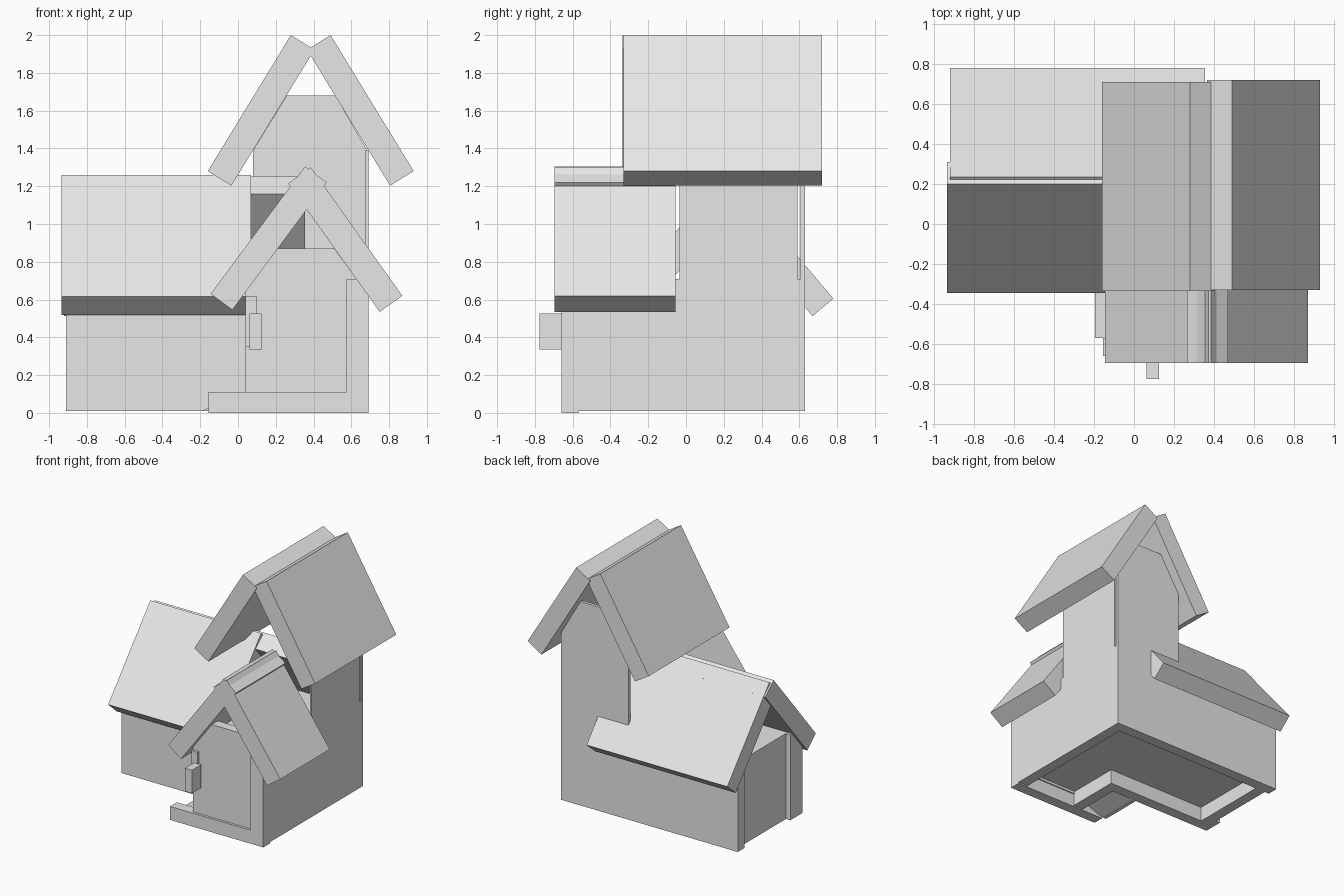
import bpy
import bmesh

cube = bpy.data.objects.get("Cube")
if cube:
    bpy.data.objects.remove(cube, do_unlink=True)

gray = bpy.data.materials.new("plain_gray")
gray.use_nodes = True
tone = (0.8, 0.8, 0.8, 1)
gray.diffuse_color = tone
gray.node_tree.nodes["Principled BSDF"].inputs["Base Color"].default_value = tone


def prism(name, profile, axis, lo, hi):
    """Extrude a closed profile along an axis; profile uses the other two axes in order."""
    bm = bmesh.new()
    place = {"x": lambda a, b, t: (t, a, b),
             "y": lambda a, b, t: (a, t, b),
             "z": lambda a, b, t: (a, b, t)}[axis]
    face = bm.faces.new([bm.verts.new(place(a, b, lo)) for a, b in profile])
    out = bmesh.ops.extrude_face_region(bm, geom=[face])
    shift = [hi - lo if c == axis else 0 for c in "xyz"]
    bmesh.ops.translate(bm, vec=shift,
                        verts=[v for v in out["geom"] if isinstance(v, bmesh.types.BMVert)])
    bmesh.ops.recalc_face_normals(bm, faces=bm.faces)
    mesh = bpy.data.meshes.new(name)
    bm.to_mesh(mesh)
    bm.free()
    mesh.materials.append(gray)
    obj = bpy.data.objects.new(name, mesh)
    bpy.context.collection.objects.link(obj)
    return obj


def box(name, x0, x1, y0, y1, z0, z1):
    return prism(name, [(x0, y0), (x1, y0), (x1, y1), (x0, y1)], "z", z0, z1)


def roof_slab(name, eave, ridge, offset, axis, lo, hi):
    """Flat slab from outer eave to outer ridge, thickened by an offset."""
    under = [(p[0] + offset[0], p[1] + offset[1]) for p in (ridge, eave)]
    return prism(name, [eave, ridge] + under, axis, lo, hi)


# House body: L plan with a recessed left end
LEFT, RIGHT, BACK, FRONT, WING, PORCH = -0.91, 0.69, 0.63, -0.63, -0.21, 0.04
TOP, FLOOR, GROUND, WALL = 0.71, 0.13, 0.01, 0.09
prism("house_body", [(LEFT + 0.04, WING), (PORCH, WING), (PORCH, FRONT), (RIGHT, FRONT),
                     (RIGHT, BACK), (LEFT + 0.04, BACK)], "z", FLOOR, TOP)
box("end_post_front", LEFT, LEFT + 0.04, WING, -0.05, GROUND, TOP)
box("end_post_back", LEFT, LEFT + 0.04, BACK - WALL, BACK, GROUND, TOP)

# Skirt walls under the raised floor
box("skirt_back", LEFT + 0.04, RIGHT, BACK - WALL, BACK, GROUND, FLOOR)
box("skirt_right", RIGHT - WALL, RIGHT, FRONT, BACK, GROUND, FLOOR)
box("skirt_left", LEFT + 0.04, LEFT + 0.04 + WALL, WING, BACK, GROUND, FLOOR)
box("skirt_wing_front", LEFT + 0.04, PORCH, WING, WING + WALL, GROUND, FLOOR)
box("skirt_porch", PORCH, PORCH + WALL, FRONT, WING + WALL, GROUND, FLOOR)

# Porch: sill, corner post, gable wall, side ramp and door fittings
box("porch_sill", -0.155, RIGHT, -0.66, -0.57, 0, 0.11)
box("porch_post", 0.575, RIGHT, -0.66, -0.57, 0.11, TOP)
prism("porch_gable", [(PORCH, 0.11), (RIGHT, 0.11), (RIGHT, 0.62), (0.51, 0.87),
                      (0.21, 0.87), (PORCH, 0.64)], "y", FRONT - 0.01, FRONT + 0.07)
prism("porch_ramp", [(-0.195, 0.01), (-0.155, 0.01), (PORCH, 0.08), (PORCH, 0.11)],
      "y", -0.57, WING)
box("lamp_plate", PORCH, 0.097, -0.66, FRONT, 0.35, 0.62)
box("lamp", 0.062, 0.125, -0.775, -0.655, 0.335, 0.525)

# Upper storey: thin side wall and back gable
box("upper_side_wall", 0.675, RIGHT, -0.035, 0.59, TOP, 1.39)
prism("upper_back_gable", [(0.08, TOP - 0.1), (RIGHT, TOP - 0.1), (RIGHT, 1.38), (0.515, 1.68),
                           (0.258, 1.68), (0.08, 1.39)], "y", 0.605, BACK)

# Roofs: each a pair of slabs
roof_slab("upper_roof_left", (-0.16, 1.28), (0.28, 2.0), (0.125, -0.077), "y", -0.335, 0.71)
roof_slab("upper_roof_right", (0.93, 1.28), (0.49, 2.0), (-0.125, -0.077), "y", -0.33, 0.72)
roof_slab("porch_roof_left", (-0.145, 0.63), (0.355, 1.305), (0.115, -0.085), "y", -0.695, -0.057)
roof_slab("porch_roof_right", (0.87, 0.62), (0.385, 1.3), (-0.12, -0.085), "y", -0.695, -0.055)
roof_slab("wing_roof_front", (-0.345, 0.615), (0.2, 1.26), (0.11, -0.097), "x", -0.935, 0.07)
roof_slab("wing_roof_back", (0.78, 0.605), (0.235, 1.252), (-0.11, -0.093), "x", -0.92, 0.355)
